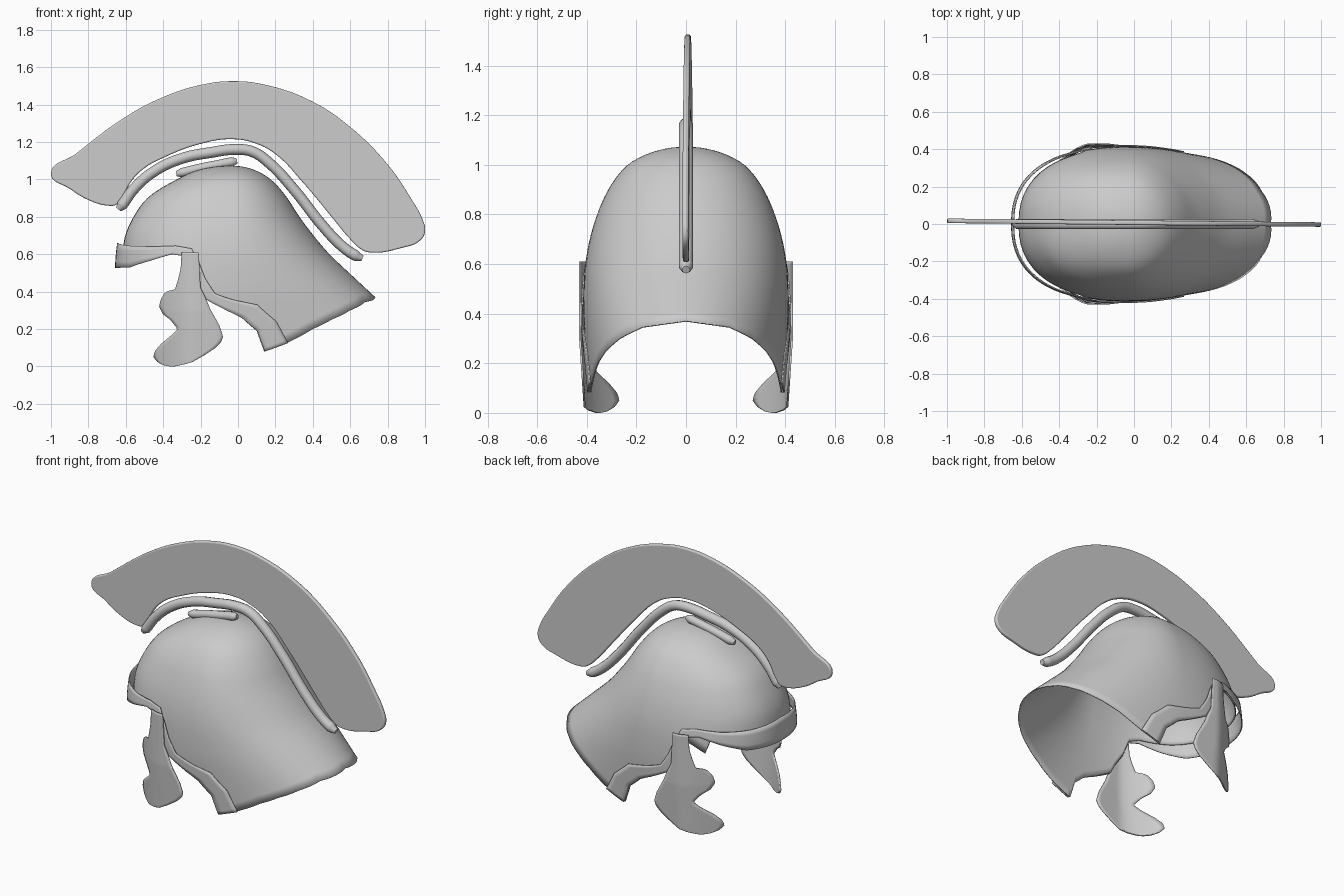
import bpy, bmesh
from math import sin, cos, acos, pi, sqrt

cube = bpy.data.objects.get("Cube")
if cube:
    bpy.data.objects.remove(cube, do_unlink=True)

grey = bpy.data.materials.new("plain_grey")
grey.use_nodes = True
grey.diffuse_color = (0.6, 0.6, 0.6, 1)
grey.node_tree.nodes["Principled BSDF"].inputs["Base Color"].default_value = (0.6, 0.6, 0.6, 1)

TOP, CX = 1.07, -0.03
# Skull sections: height, front x, back x, half width
SECTIONS = [(1.07, CX, CX, 0), (1.05, -.2, .08, .13), (1.0, -.32, .17, .23),
            (.9, -.48, .26, .31), (.8, -.555, .325, .355), (.7, -.6, .4, .385),
            (.6, -.615, .485, .403), (.5, -.62, .59, .41), (.37, -.62, .73, .41),
            (0, -.6, 1.1, .385)]


def depth(z):
    return sqrt(max(0, TOP - z))


def section(z):
    """Smoothly interpolated front x, back x and half width at a height."""
    s = depth(z)
    keys = [depth(r[0]) for r in SECTIONS]
    last = len(keys) - 1
    i = max(k for k in range(last) if keys[k] <= s + 1e-9)
    h = keys[i + 1] - keys[i]
    t = (s - keys[i]) / h
    out = []
    for c in (1, 2, 3):
        def slope(k):
            a, b = max(k - 1, 0), min(k + 1, last)
            return (SECTIONS[b][c] - SECTIONS[a][c]) / (keys[b] - keys[a])
        p, q = SECTIONS[i][c], SECTIONS[i + 1][c]
        out.append(p * (1 + 2 * t) * (1 - t) ** 2 + q * t * t * (3 - 2 * t)
                   + h * (slope(i) * t * (1 - t) ** 2 + slope(i + 1) * t * t * (t - 1)))
    return out


BLUNT = 0.85


def skull_point(a, z, grow=1.0):
    """Point on the skull at angle a from the front."""
    front, back, width = section(z)
    c, s = cos(a), max(0, sin(a))
    if c > 0:
        x, y = (front - CX) * c ** BLUNT, width * s ** BLUNT
    else:
        x, y = (back - CX) * -c, width * s
    return (CX + x * grow, y * grow, z)


def angle_at(x, z):
    front, back, _ = section(z)
    if x < CX:
        return acos(min(1, (x - CX) / (front - CX)) ** (1 / BLUNT))
    return acos(-min(1, (x - CX) / (back - CX)))


def subdivide(rows, n):
    """Linear resampling of a list of tuples."""
    out = []
    for p, q in zip(rows, rows[1:]):
        out += [tuple(a + (b - a) * k / n for a, b in zip(p, q)) for k in range(n)]
    return out + [rows[-1]]


def finish(obj):
    obj.data.materials.clear()
    obj.data.materials.append(grey)
    bpy.ops.object.select_all(action='DESELECT')
    obj.select_set(True)
    bpy.context.view_layer.objects.active = obj
    bpy.ops.object.shade_smooth_by_angle(angle=0.7)


def sheet(name, rows, thickness):
    """Loft rows of points into a thin mirrored sheet."""
    bm = bmesh.new()
    grid = [[bm.verts.new(p) for p in row] for row in rows]
    for r, s in zip(grid, grid[1:]):
        for j in range(len(r) - 1):
            bm.faces.new((r[j], r[j + 1], s[j + 1], s[j]))
    bmesh.ops.remove_doubles(bm, verts=bm.verts, dist=1e-5)
    bmesh.ops.recalc_face_normals(bm, faces=bm.faces)
    mesh = bpy.data.meshes.new(name)
    bm.to_mesh(mesh)
    bm.free()
    obj = bpy.data.objects.new(name, mesh)
    bpy.context.collection.objects.link(obj)
    finish(obj)
    mirror = obj.modifiers.new("Mirror", 'MIRROR')
    mirror.use_axis = (False, True, False)
    solid = obj.modifiers.new("Solidify", 'SOLIDIFY')
    solid.thickness = thickness
    solid.offset = 0


def curve(name, points, bevel, closed=False, extrude=0):
    """Smooth curve in the x-z plane: a closed plate or a round rail."""
    data = bpy.data.curves.new(name, 'CURVE')
    data.dimensions = '2D' if closed else '3D'
    data.fill_mode = 'BOTH' if closed else 'FULL'
    data.bevel_depth, data.bevel_resolution = bevel, 3
    data.extrude = extrude
    data.offset = -bevel if closed else 0
    data.use_fill_caps = not closed
    data.resolution_u = 8
    spline = data.splines.new('BEZIER')
    spline.bezier_points.add(len(points) - 1)
    for p, (x, z) in zip(spline.bezier_points, points):
        p.co = (x, z, 0)
        p.handle_left_type = p.handle_right_type = 'AUTO'
    spline.use_cyclic_u = closed
    if not closed:
        for end in (0, -1):
            spline.bezier_points[end].radius = 0.55
    obj = bpy.data.objects.new(name, data)
    bpy.context.collection.objects.link(obj)
    obj.rotation_euler = (pi / 2, 0, 0)
    bpy.ops.object.select_all(action='DESELECT')
    obj.select_set(True)
    bpy.context.view_layer.objects.active = obj
    bpy.ops.object.convert(target='MESH')
    obj = bpy.context.view_layer.objects.active
    finish(obj)
    return obj


# Skull and flared neck guard, from the rim up to the crown
side_rim = [(-.28, .59), (-.25, .5), (-.2, .42), (-.17, .36), (-.08, .31),
            (.02, .26), (.1, .19), (.14, .08)]
rim = [(-.62, .6), (-.5, .6), (-.34, .61)] + side_rim + [
    (.26, .125), (.4, .2), (.5, .25), (.6, .3), (.68, .345), (.73, .37)]
columns = subdivide([(angle_at(x, z), z) for x, z in rim], 6)
RINGS = 32
sheet("helmet_shell",
      [[skull_point(a, z + (TOP - z) * sin(k / RINGS * pi / 2)) for k in range(RINGS + 1)]
       for a, z in columns], 0.006)

# Raised brow and ear trim: lower edge and upper edge
lower = [(-.65, .525), (-.55, .53), (-.45, .565), (-.34, .6)] + side_rim
upper = [(-.65, .66), (-.55, .645), (-.44, .64), (-.32, .645), (-.24, .63), (-.2, .55),
         (-.17, .47), (-.12, .39), (-.02, .355), (.1, .33), (.2, .24), (.26, .125)]
pairs = subdivide([(angle_at(*p), p[1], angle_at(*q), q[1])
                   for p, q in zip(lower, upper)], 6)
trim = []
for a0, z0, a1, z1 in pairs:
    row = []
    for k in range(5):
        a, z = a0 + (a1 - a0) * k / 4, z0 + (z1 - z0) * k / 4
        row.append(skull_point(a, z, 1.025 + 0.035 * max(0, cos(a))))
    trim.append(row)
sheet("brow_and_ear_trim", trim, 0.006)

# Cheek guards: height and edge x, front edge and rear edge
front_edge = [(0, -.36), (.005, -.39), (.02, -.425), (.05, -.45), (.08, -.443), (.12, -.41),
              (.17, -.35), (.2, -.32), (.25, -.36), (.28, -.4), (.32, -.42), (.36, -.41),
              (.4, -.385), (.412, -.335), (.46, -.32), (.52, -.305), (.61, -.3)]
rear_edge = [(0, -.34), (.02, -.25), (.06, -.18), (.1, -.12), (.13, -.09), (.16, -.08),
             (.22, -.1), (.31, -.15), (.36, -.17), (.42, -.2), (.61, -.21)]


def lookup(table, z):
    for (z0, x0), (z1, x1) in zip(table, table[1:]):
        if z <= z1:
            return x0 + (x1 - x0) * (z - z0) / (z1 - z0)
    return table[-1][1]


cheek = []
for z in sorted({k * .61 / 50 for k in range(51)} | {.003, .005, .412}):
    f, r = lookup(front_edge, z), lookup(rear_edge, z)
    row = []
    for k in range(13):
        x = f + (r - f) * k / 12
        row.append((x, .407 + .02 * min(1, z / .3) - 1.45 * max(0, -.24 - x) ** 1.5, z))
    cheek.append(row)
sheet("cheek_guards", cheek, 0.008)

# Crest plume
plume = curve("crest_plume", [
    (-1, 1.03), (-.87, 1.135), (-.6, 1.335), (-.4, 1.44), (-.2, 1.505), (-.03, 1.525),
    (.15, 1.505), (.4, 1.415), (.6, 1.28), (.8, 1.08), (.93, .89), (.985, .79), (1, .72),
    (.97, .67), (.88, .635), (.7, .61), (.66, .625), (.6, .68), (.5, .8), (.35, .98),
    (.2, 1.135), (.1, 1.19), (-.03, 1.215), (-.2, 1.19), (-.4, 1.115), (-.5, 1.06),
    (-.57, .99), (-.62, .9), (-.65, .865), (-.7, .86), (-.8, .89), (-.9, .95)],
    0.008, closed=True, extrude=0.004)
plume.rotation_euler.z = -0.01
plume.location.y = 0.007

# Crest holder rail and its mount on the crown
curve("crest_rail", [(-.64, .84), (-.62, .862), (-.56, .945), (-.45, 1.042), (-.3, 1.112), (-.15, 1.143),
                     (0, 1.16), (.08, 1.147), (.17, 1.085), (.3, .945), (.45, .755),
                     (.56, .64), (.63, .592), (.665, .577)], 0.029)
curve("crest_mount", [(-.33, 1.03), (-.3, 1.036), (-.2, 1.06), (-.1, 1.08), (-.03, 1.094), (-.005, 1.098)], 0.025)
